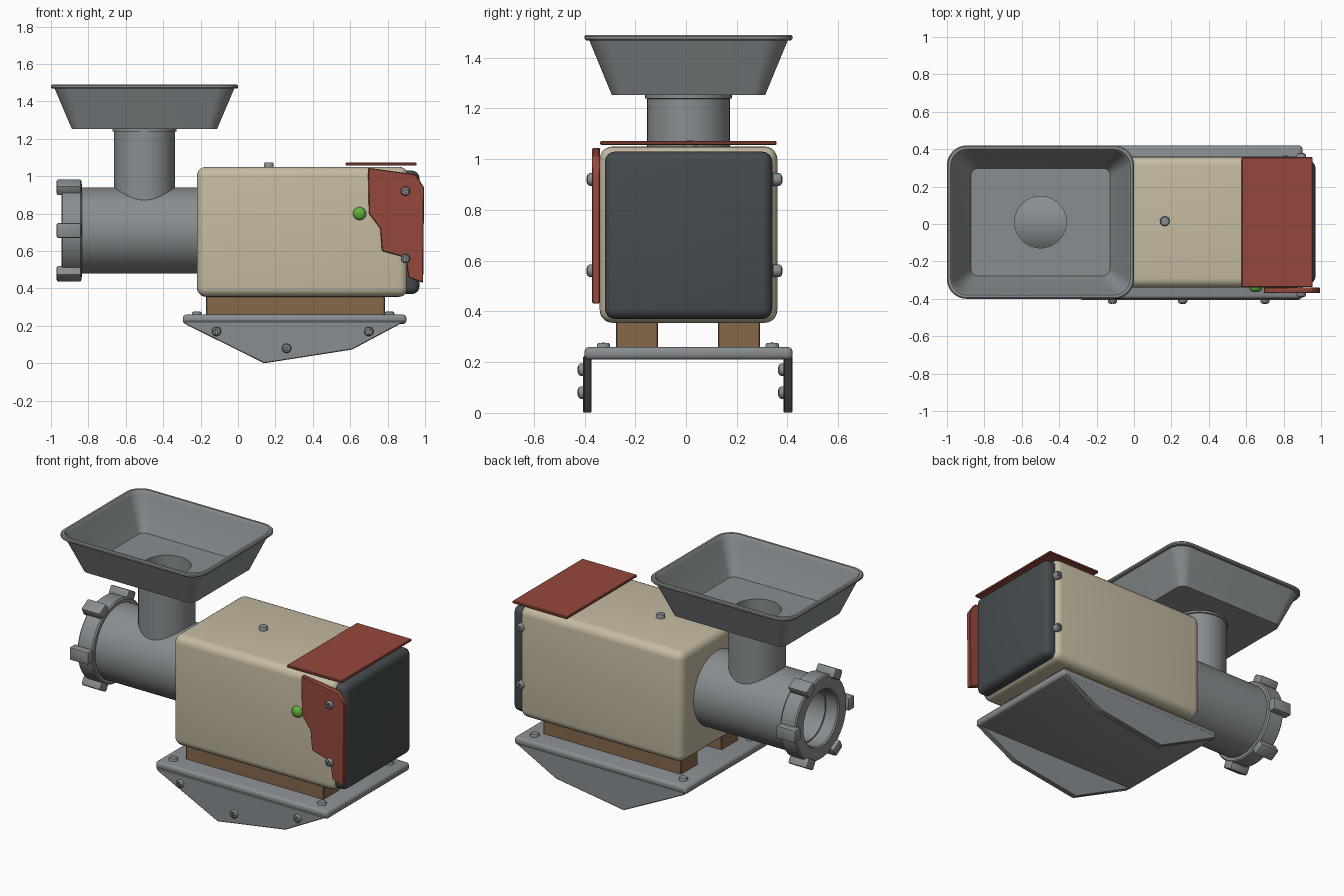
import bpy, bmesh
from math import sin, cos, pi, radians
from mathutils import Matrix, Vector

if "Cube" in bpy.data.objects:
    bpy.data.objects.remove(bpy.data.objects["Cube"])

YC = 0.01  # depth centre of the machine


def material(name, rgb):
    m = bpy.data.materials.new(name)
    m.diffuse_color = (*rgb, 1)
    m.use_nodes = True
    m.node_tree.nodes["Principled BSDF"].inputs["Base Color"].default_value = m.diffuse_color
    return m


CREAM = material("cream", (0.56, 0.50, 0.36))
RED = material("red", (0.30, 0.065, 0.045))
DARK = material("dark", (0.06, 0.07, 0.075))
WOOD = material("wood", (0.24, 0.14, 0.07))
GREEN = material("green", (0.12, 0.45, 0.04))
GREY = material("grey", (0.25, 0.27, 0.28))


def finish(name, bm, mat=GREY, loc=(0, 0, 0), rot=(0, 0, 0)):
    bmesh.ops.remove_doubles(bm, verts=bm.verts, dist=1e-5)
    bmesh.ops.recalc_face_normals(bm, faces=bm.faces)
    me = bpy.data.meshes.new(name)
    bm.to_mesh(me)
    bm.free()
    me.materials.append(mat)
    ob = bpy.data.objects.new(name, me)
    bpy.context.collection.objects.link(ob)
    ob.location, ob.rotation_euler = loc, rot
    bpy.ops.object.select_all(action='DESELECT')
    ob.select_set(True)
    bpy.context.view_layer.objects.active = ob
    bpy.ops.object.shade_smooth_by_angle(angle=radians(35))
    return ob


def bevel(bm, width, seg):
    if width:
        bmesh.ops.bevel(bm, geom=bm.edges[:], offset=width, segments=seg,
                        profile=0.5, affect='EDGES', clamp_overlap=True)


def box(name, lo, hi, mat=GREY, bev=0.0, seg=2, xform=None):
    lo, hi = Vector(lo), Vector(hi)
    bm = bmesh.new()
    bmesh.ops.create_cube(bm, size=1)
    bmesh.ops.scale(bm, vec=hi - lo, verts=bm.verts)
    bmesh.ops.translate(bm, vec=(lo + hi) / 2, verts=bm.verts)
    bevel(bm, bev, seg)
    if xform:
        bmesh.ops.transform(bm, matrix=xform, verts=bm.verts)
    return finish(name, bm, mat)


def plate(name, pts, y0, y1, mat=GREY, bev=0.004):
    """Flat x-z outline extruded from y0 to y1."""
    bm = bmesh.new()
    f = bm.faces.new([bm.verts.new((x, y0, z)) for x, z in pts])
    ext = bmesh.ops.extrude_face_region(bm, geom=[f])
    bm.faces.ensure_lookup_table()
    verts = [v for v in ext["geom"] if isinstance(v, bmesh.types.BMVert)]
    bmesh.ops.translate(bm, vec=(0, y1 - y0, 0), verts=verts)
    if len(bm.faces) == len(pts) + 1:
        bm.faces.new([v for v in bm.verts if abs(v.co.y - y0) < 1e-6])
    bmesh.ops.recalc_face_normals(bm, faces=bm.faces)
    bevel(bm, bev, 1)
    return finish(name, bm, mat)


def loft(bm, rings, closed):
    vs = [[bm.verts.new(p) for p in r] for r in rings]
    n = len(vs[0])
    for a in range(len(vs) if closed else len(vs) - 1):
        r, s = vs[a], vs[(a + 1) % len(vs)]
        for i in range(n):
            j = (i + 1) % n
            bm.faces.new((r[i], r[j], s[j], s[i]))


def lathe(name, profile, n=48, closed=False, mat=GREY, loc=(0, 0, 0), rot=(0, 0, 0)):
    """Spin (radius, height) points about local z."""
    bm = bmesh.new()
    loft(bm, [[(r * cos(2 * pi * i / n), r * sin(2 * pi * i / n), h) for i in range(n)]
              for r, h in profile], closed)
    return finish(name, bm, mat, loc, rot)


# motor housing, end cap and wooden runners
box("motor_housing", (-0.22, -0.34, 0.355), (0.91, 0.36, 1.05), CREAM, 0.05, 5)
box("end_cap", (0.86, -0.32, 0.37), (0.97, 0.34, 1.03), DARK, 0.04, 4)
for i, y in enumerate((-0.275, 0.127)):
    box(f"wood_runner_{i}", (-0.17, y, 0.255), (0.785, y + 0.165, 0.37), WOOD, 0.004, 1)

# red guards
box("top_guard", (0.575, -0.338, 1.056), (0.955, 0.357, 1.072), RED, 0.004, 1)
plate("side_guard", [(0.695, 1.045), (0.95, 1.01), (0.995, 0.94), (0.99, 0.43),
                     (0.912, 0.458), (0.895, 0.565), (0.77, 0.60), (0.76, 0.72),
                     (0.70, 0.80)], -0.37, -0.339, RED)

# base plate with two pointed side panels
box("base_plate", (-0.295, -0.40, 0.21), (0.90, 0.42, 0.26), GREY, 0.018, 3)
panel = [(-0.285, 0.225), (-0.28, 0.208), (0.14, 0.0), (0.61, 0.073), (0.895, 0.225)]
plate("front_panel", panel, -0.405, -0.372)
plate("back_panel", panel, 0.385, 0.42)

# barrel with open bore, along x
AX = (0, -pi / 2, 0)  # local z points to -x
lathe("barrel", [(0.23, 0.15), (0.23, 0.86), (0.16, 0.86), (0.16, 0.25), (0, 0.25), (0, 0.15)],
      64, True, loc=(0, YC, 0.71), rot=AX)
lathe("clamp_ring", [(0.248, 0.835), (0.256, 0.843), (0.256, 0.937), (0.248, 0.945),
                     (0.178, 0.945), (0.17, 0.937), (0.17, 0.835)],
      64, True, loc=(0, YC, 0.71), rot=AX)
for i in range(6):
    m = Matrix.Translation((0, YC, 0.71)) @ Matrix.Rotation(i * pi / 3, 4, 'X')
    box(f"ring_lug_{i}", (-0.97, -0.297, -0.04), (-0.838, -0.237, 0.04), GREY, 0.01, 2, m)

# feed neck
lathe("feed_neck", [(0.163, 0.868), (0.163, 1.238), (0.171, 1.24), (0.171, 1.252), (0.163, 1.255),
                    (0.163, 1.27), (0.138, 1.27), (0.138, 0.868)],
      48, True, loc=(-0.5, YC, 0))


def rounded_ring(hx, hy, r, z, seg=10):
    pts = []
    for q, (sx, sy) in enumerate(((1, 1), (-1, 1), (-1, -1), (1, -1))):
        for k in range(seg + 1):
            a = (q + k / seg) * pi / 2
            pts.append((sx * (hx - r) + r * cos(a), sy * (hy - r) + r * sin(a), z))
    return pts


# hopper tray: rounded rectangles lofted outside, over the lip, then inside to the hole
bm = bmesh.new()
loft(bm, [rounded_ring(*p) for p in (
    (0.138, 0.138, 0.138, 1.252), (0.388, 0.302, 0.05, 1.252), (0.480, 0.391, 0.095, 1.468),
    (0.494, 0.404, 0.10, 1.468), (0.50, 0.41, 0.105, 1.474), (0.50, 0.41, 0.105, 1.484),
    (0.494, 0.404, 0.10, 1.49), (0.480, 0.390, 0.09, 1.49), (0.473, 0.383, 0.085, 1.483),
    (0.468, 0.378, 0.08, 1.465), (0.372, 0.288, 0.04, 1.275), (0.138, 0.138, 0.138, 1.275))], True)
finish("hopper_tray", bm, GREY, (-0.5, YC, 0))

# status button
lathe("green_button", [(0, -0.02), (0.035, -0.02), (0.035, 0.006), (0.029, 0.017), (0.016, 0.024),
                       (0, 0.026)], 24, mat=GREEN, loc=(0.65, -0.338, 0.80), rot=(pi / 2, 0, 0))

# plain bolts on the base and the housing top
dome = [(0, -0.02), (0.026, -0.02), (0.026, 0.012), (0.022, 0.018), (0, 0.02)]
for i, p in enumerate([(x, y, 0.257) for x in (-0.22, 0.81) for y in (-0.325, 0.34)]
                      + [(0.165, 0.015, 1.054)]):
    lathe(f"bolt_{i}", dome, 24, loc=p)

# one cross-slotted screw, shared by every screw position
screw = lathe("screw", [(0, -0.015), (0.025, -0.015), (0.025, 0.011), (0.02, 0.019),
                        (0.01, 0.023), (0, 0.024)], 24)
for s in ((0.018, 0.0035), (0.0035, 0.018)):
    cut = box("cutter", (-s[0], -s[1], 0.014), (s[0], s[1], 0.04))
    mod = screw.modifiers.new("slot", 'BOOLEAN')
    mod.operation, mod.object, mod.solver = 'DIFFERENCE', cut, 'EXACT'
    bpy.context.view_layer.objects.active = screw
    bpy.ops.object.modifier_apply(modifier=mod.name)
    bpy.data.objects.remove(cut)

spots = [(x, y, z, 1) for y in (-0.404, 0.386) for x, z in
         ((-0.115, 0.17), (0.26, 0.08), (0.70, 0.17))]
spots += [(0.895, y, z, d) for y, d in ((-0.369, 1), (0.357, -1)) for z in (0.92, 0.56)]
for i, (x, y, z, d) in enumerate(spots):
    ob = screw if i == 0 else bpy.data.objects.new(f"screw_{i}", screw.data)
    if i:
        bpy.context.collection.objects.link(ob)
    ob.location = (x, y, z)
    ob.rotation_euler = (d * pi / 2, 0.3 * i, 0)
